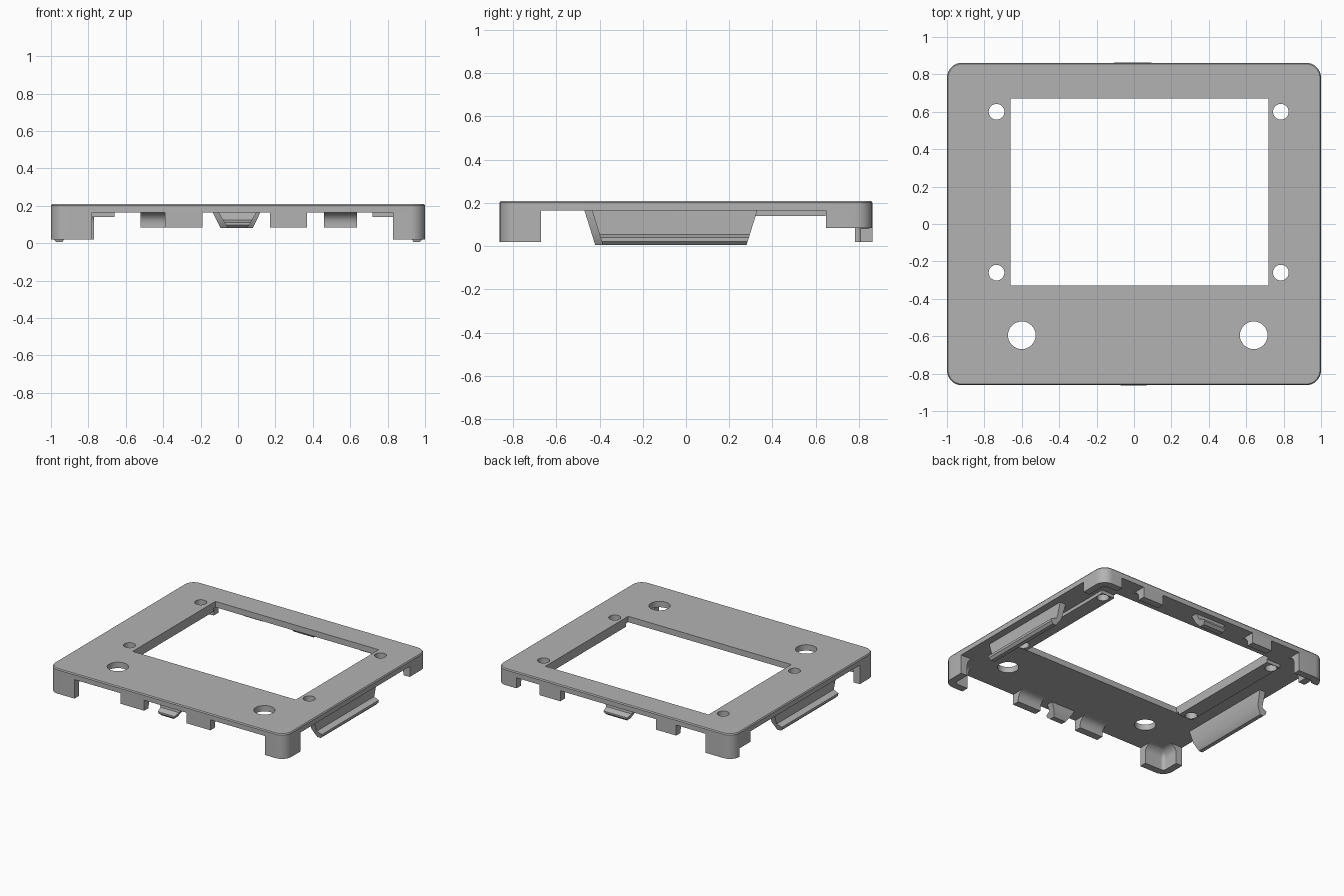
import bpy, bmesh, math

if "Cube" in bpy.data.objects:
    bpy.data.objects.remove(bpy.data.objects["Cube"], do_unlink=True)

HX, HY, R = 1.0, 0.862, 0.08      # half sizes and corner radius
UNDER, TOP = 0.165, 0.21          # underside and top of the plate
parts = []

grey = bpy.data.materials.new("plain grey")
grey.use_nodes = True
grey.diffuse_color = (0.45, 0.45, 0.45, 1)
grey.node_tree.nodes["Principled BSDF"].inputs["Base Color"].default_value = (0.45, 0.45, 0.45, 1)


def make(name, bm, keep=True):
    bmesh.ops.remove_doubles(bm, verts=bm.verts, dist=0.0002)
    bmesh.ops.recalc_face_normals(bm, faces=bm.faces)
    mesh = bpy.data.meshes.new(name)
    bm.to_mesh(mesh)
    bm.free()
    mesh.materials.append(grey)
    ob = bpy.data.objects.new(name, mesh)
    bpy.context.collection.objects.link(ob)
    if keep:
        parts.append(ob)
    return ob


def loft(name, rings, keep=True):
    """Join closed rings of points into a capped solid."""
    bm = bmesh.new()
    rows = [[bm.verts.new(p) for p in ring] for ring in rings]
    n = len(rows[0])
    for a, b in zip(rows, rows[1:]):
        for i in range(n):
            j = (i + 1) % n
            bm.faces.new((a[i], a[j], b[j], b[i]))
    bm.faces.new(rows[0])
    bm.faces.new(rows[-1])
    return make(name, bm, keep)


def box(name, x0, x1, y0, y1, z0, z1, keep=True):
    return loft(name, [[(x0, y0, z), (x1, y0, z), (x1, y1, z), (x0, y1, z)]
                       for z in (z0, z1)], keep)


def cylinder(x, y, r):
    ring = [(r * math.cos(k * math.tau / 32) + x, r * math.sin(k * math.tau / 32) + y)
            for k in range(32)]
    return loft("cutter", [[(u, v, z) for u, v in ring] for z in (0, 0.4)], False)


def corner_arc(d, steps=8):
    """Rounded corner in the +x +y quadrant, inset by d."""
    c, r = max(R, d), max(R - d, 0)
    return [(HX - c + r * math.cos(k / steps * math.pi / 2),
             HY - c + r * math.sin(k / steps * math.pi / 2)) for k in range(steps + 1)]


def plate_ring(d, z):
    q = corner_arc(d)
    pts = q + [(-x, y) for x, y in q[::-1]]
    pts += [(-x, -y) for x, y in pts]
    return [(x, y, z) for x, y in pts]


def wall_profile(z0, thick=0.055, fillet=0.06):
    """Wall section as (inset, height), with a curved inner foot at the plate."""
    pts = [(0, UNDER), (0, z0), (thick, z0)]
    for k in range(7):
        a = k / 6 * math.pi / 2
        pts.append((thick + fillet * (1 - math.cos(a)), UNDER - fillet * (1 - math.sin(a))))
    return pts


def corner_wall(name, sx, sy, lx, ly, z0):
    prof = wall_profile(z0)
    paths = []
    for d, z in prof:
        p = [(HX - d, HY - max(ly, d))] + corner_arc(d) + [(HX - max(lx, d), HY - d)]
        paths.append([(sx * x, sy * y, z) for x, y in p])
    return loft(name, list(zip(*paths)))


def edge_tab(name, sy, x0, x1):
    prof = wall_profile(0.085)
    return loft(name, [[(x, sy * (HY - d), z) for d, z in prof] for x in (x0, x1)])


def clip(name, place, section, a0, a1, taper):
    """Tapered snap clip; place maps (along, outward, height) to a point."""
    low = min(z for _, z in section)
    rings = []
    for a, s in ((a0, 1), (a1, -1)):
        rings.append([place(a + s * taper * (UNDER - z) / (UNDER - low), o, z)
                      for o, z in section])
    return loft(name, rings)


# Face plate with softly chamfered rim, and raised pads beside the window
plate = loft("face_plate", [plate_ring(0, UNDER), plate_ring(0, TOP - 0.008),
                            plate_ring(0.006, TOP)])
left_pad = box("left_pad", 0.72, 0.83, -0.305, 0.645, 0.14, UNDER)
right_pad = box("right_pad", -0.78, -0.66, -0.305, 0.645, 0.14, UNDER)

# Window, screw holes and large round holes
cutters = [box("cutter", -0.66, 0.72, -0.33, 0.67, 0, 0.4, False)]
screws = [cylinder(x, y, 0.042) for x in (-0.735, 0.785) for y in (-0.26, 0.6)]
cutters += screws + [cylinder(x, -0.595, 0.074) for x in (-0.6, 0.64)]


def cut(ob, tools):
    for tool in tools:
        tool.hide_render = True
        m = ob.modifiers.new("cut", 'BOOLEAN')
        m.operation, m.solver, m.object = 'DIFFERENCE', 'EXACT', tool
    deps = bpy.context.evaluated_depsgraph_get()
    mesh = bpy.data.meshes.new_from_object(ob.evaluated_get(deps))
    ob.modifiers.clear()
    ob.data = mesh


cut(plate, cutters)
cut(left_pad, screws)
cut(right_pad, screws)
for c in cutters:
    bpy.data.objects.remove(c, do_unlink=True)

# Corner feet and corner walls
corner_wall("front_right_foot", -1, -1, 0.22, 0.19, 0.02)
corner_wall("front_left_foot", 1, -1, 0.17, 0.19, 0.02)
corner_wall("back_right_foot", -1, 1, 0.23, 0.08, 0.02)
corner_wall("back_right_wall", -1, 1, 0.22, 0.215, 0.085)
corner_wall("back_left_wall", 1, 1, 0.17, 0.215, 0.085)

# Locating tabs on the front and back edges
edge_tab("front_right_tab", -1, -0.39, -0.19)
edge_tab("front_left_tab", -1, 0.17, 0.37)
edge_tab("back_right_tab", 1, -0.52, -0.35)
edge_tab("back_left_tab", 1, 0.46, 0.635)

# Long side clips with an outward lip
side = [(0.945, UNDER), (0.945, 0.055), (0.987, 0.04), (0.987, 0.022),
        (0.97, 0.005), (0.94, 0.005), (0.905, 0.06), (0.895, UNDER)]
clip("left_clip", lambda a, o, z: (o, a, z), side, -0.435, 0.33, 0.05)
clip("right_clip", lambda a, o, z: (-o, a, z), side, -0.47, 0.29, 0.05)

# Small centre clips on the front and back edges
small = [(0.815, UNDER), (0.82, 0.125), (0.864, 0.11), (0.864, 0.098),
         (0.845, 0.08), (0.805, 0.08), (0.775, 0.12), (0.765, UNDER)]
clip("front_clip", lambda a, o, z: (a, -o, z), small, -0.105, 0.10, 0.05)
clip("back_clip", lambda a, o, z: (a, o, z), small, -0.135, 0.12, 0.042)

# Smooth the curves and keep the edges sharp
bpy.ops.object.select_all(action='DESELECT')
for ob in parts:
    ob.select_set(True)
bpy.context.view_layer.objects.active = plate
bpy.ops.object.shade_smooth_by_angle(angle=math.radians(30))
